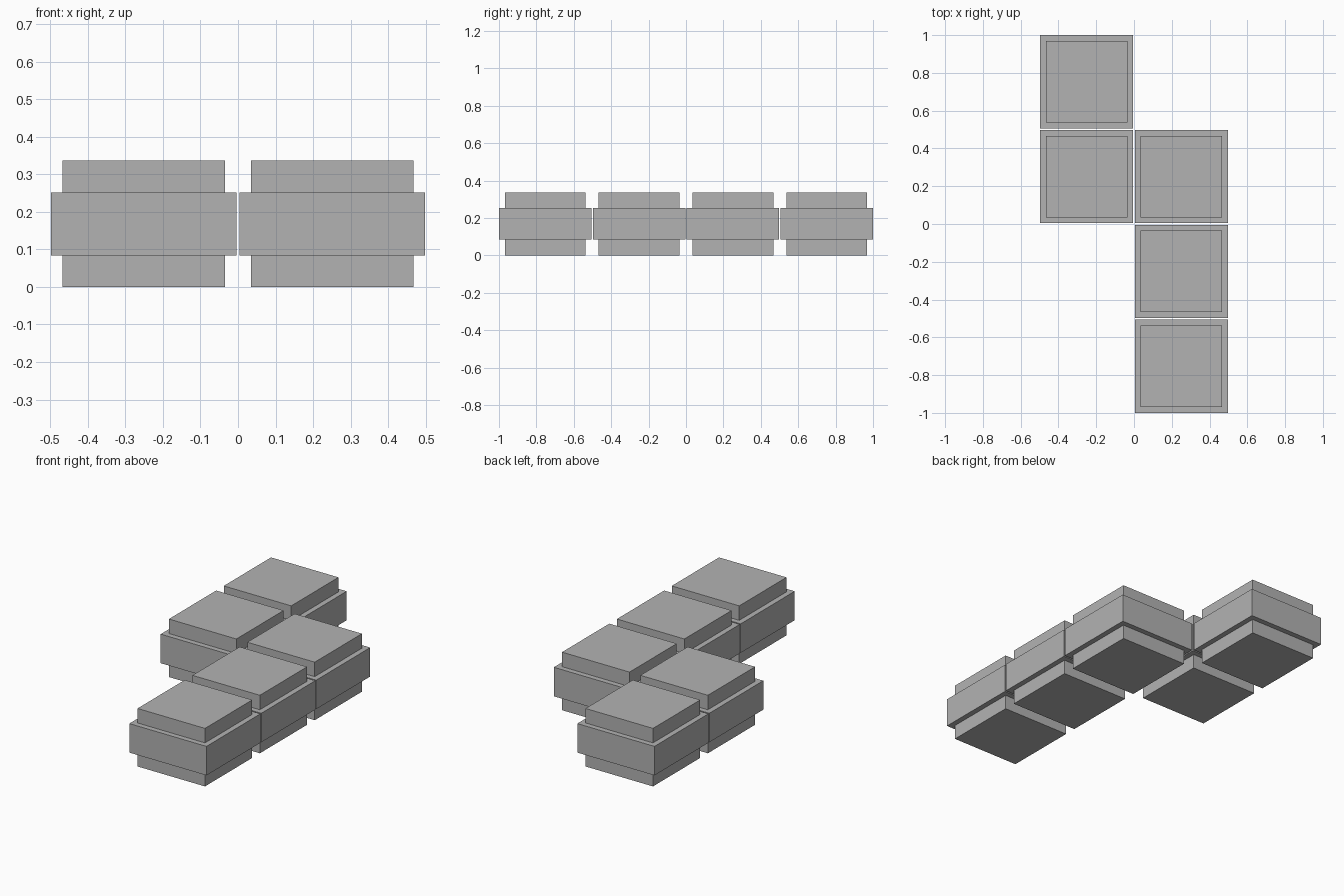
import bpy
import bmesh

cube = bpy.data.objects.get("Cube")
if cube:
    bpy.data.objects.remove(cube, do_unlink=True)

# Plain grey for every block
grey = bpy.data.materials.new("plain_grey")
grey.use_nodes = True
colour = (0.45, 0.45, 0.45, 1)
grey.diffuse_color = colour
grey.node_tree.nodes["Principled BSDF"].inputs["Base Color"].default_value = colour

PITCH = 0.502
WIDE, NARROW = 0.247, 0.216  # half widths of the band and of the core
BAND_LOW, BAND_HIGH, TOP = 0.084, 0.252, 0.336

# Half width and height of each square ring, from the base to the top
RINGS = [(NARROW, 0), (NARROW, BAND_LOW), (WIDE, BAND_LOW),
         (WIDE, BAND_HIGH), (NARROW, BAND_HIGH), (NARROW, TOP)]
CORNERS = [(-1, -1), (1, -1), (1, 1), (-1, 1)]


def stepped_block_mesh():
    """Square core with a wider band round its middle, as one closed shell."""
    bm = bmesh.new()
    rings = [[bm.verts.new((sx * half, sy * half, z)) for sx, sy in CORNERS]
             for half, z in RINGS]
    for lower, upper in zip(rings, rings[1:]):
        for i in range(4):
            j = (i + 1) % 4
            bm.faces.new((lower[i], lower[j], upper[j], upper[i]))
    bm.faces.new(rings[0][::-1])
    bm.faces.new(rings[-1])
    bmesh.ops.recalc_face_normals(bm, faces=bm.faces)
    mesh = bpy.data.meshes.new("stepped_block")
    bm.to_mesh(mesh)
    bm.free()
    mesh.materials.append(grey)
    return mesh


# Five blocks in two offset rows, sharing one mesh
block = stepped_block_mesh()
LAYOUT = {"left_front_block": (0.5, -1.5), "left_middle_block": (0.5, -0.5),
          "left_back_block": (0.5, 0.5), "right_middle_block": (-0.5, 0.5),
          "right_back_block": (-0.5, 1.5)}
for name, (column, row) in LAYOUT.items():
    obj = bpy.data.objects.new(name, block)
    obj.location = (column * PITCH, row * PITCH, 0)
    bpy.context.collection.objects.link(obj)
